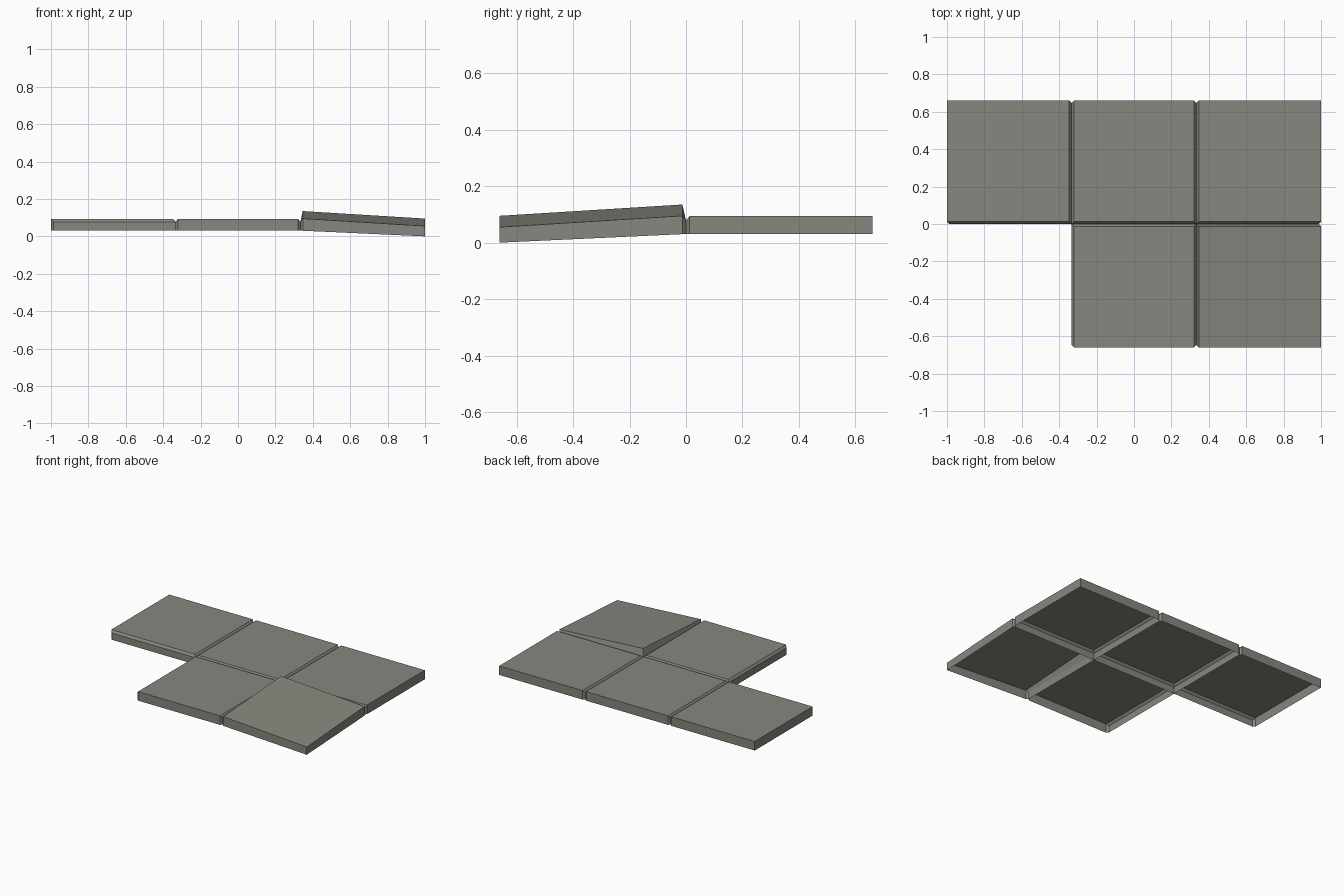
import bpy, bmesh

if "Cube" in bpy.data.objects:
    bpy.data.objects.remove(bpy.data.objects["Cube"])

T = 1 / 3          # inner joint position in x
D = 0.66           # half depth in y
CUT = 0.013        # joint bevel width

stone = bpy.data.materials.new("grey_stone")
stone.diffuse_color = (0.235, 0.245, 0.21, 1)
stone.use_nodes = True
stone.node_tree.nodes["Principled BSDF"].inputs["Base Color"].default_value = stone.diffuse_color


def flat_top(x, y):
    return 0.094


def flat_base(x, y):
    return 0.03


# Loose slab: inner corner lifted, outer corner sunk
def loose_top(x, y):
    return 0.135 - 0.04 * (x - T) / (1 - T) + 0.04 * y / D


def loose_base(x, y):
    return 0.03 - 0.03 * max(0, x - T) / (1 - T) * (-y / D)


def loose_base_edge(x, y):
    # outer edge drops towards the sunk corner
    return loose_base(x, y)


def slab(name, x0, x1, y0, y1, top=flat_top, base=flat_base):
    """Open-bottomed slab, bevelled on every side that lies on a joint."""
    cx, cy = (x0 + x1) / 2, (y0 + y1) / 2
    bm = bmesh.new()
    low, mid, high = [], [], []
    for i, (x, y) in enumerate([(x0, y0), (x1, y0), (x1, y1), (x0, y1)]):
        jx, jy = abs(x) < 0.9, abs(y) < 0.1
        sx, sy = (1 if cx > x else -1), (1 if cy > y else -1)
        # clipped vertical corner where a joint meets the rim
        along_y = (x, y + sy * CUT * (jy and not jx))
        along_x = (x + sx * CUT * (jx and not jy), y)
        if jx and not jy:
            along_y = (x, y + sy * CUT)
        if jy and not jx:
            along_x = (x + sx * CUT, y)
            along_y = (x, y + sy * CUT)
        pair = [along_y, along_x] if i in (0, 2) else [along_x, along_y]
        tx, ty = x + sx * CUT * jx, y + sy * CUT * jy
        zt = top(x, y)
        for px, py in pair:
            low.append(bm.verts.new((px, py, base(x, y))))
            mid.append(bm.verts.new((px, py, min(0.078, zt - 0.016))))
            high.append(bm.verts.new((tx, ty, zt)))
    for a, b in ((low, mid), (mid, high)):
        for i in range(8):
            j = (i + 1) % 8
            bm.faces.new((a[i], a[j], b[j], b[i]))
    bm.faces.new(high)
    bmesh.ops.remove_doubles(bm, verts=bm.verts, dist=1e-4)
    bmesh.ops.dissolve_limit(bm, angle_limit=0.01, verts=bm.verts, edges=bm.edges)
    me = bpy.data.meshes.new(name)
    bm.to_mesh(me)
    bm.free()
    me.materials.append(stone)
    bpy.context.collection.objects.link(bpy.data.objects.new(name, me))


# Back row of three, front row of two
slab("back_left_slab", -1, -T, 0, D)
slab("back_middle_slab", -T, T, 0, D)
slab("back_right_slab", T, 1, 0, D)
slab("front_middle_slab", -T, T, -D, 0)
slab("loose_front_right_slab", T, 1, -D, 0, loose_top, loose_base)
